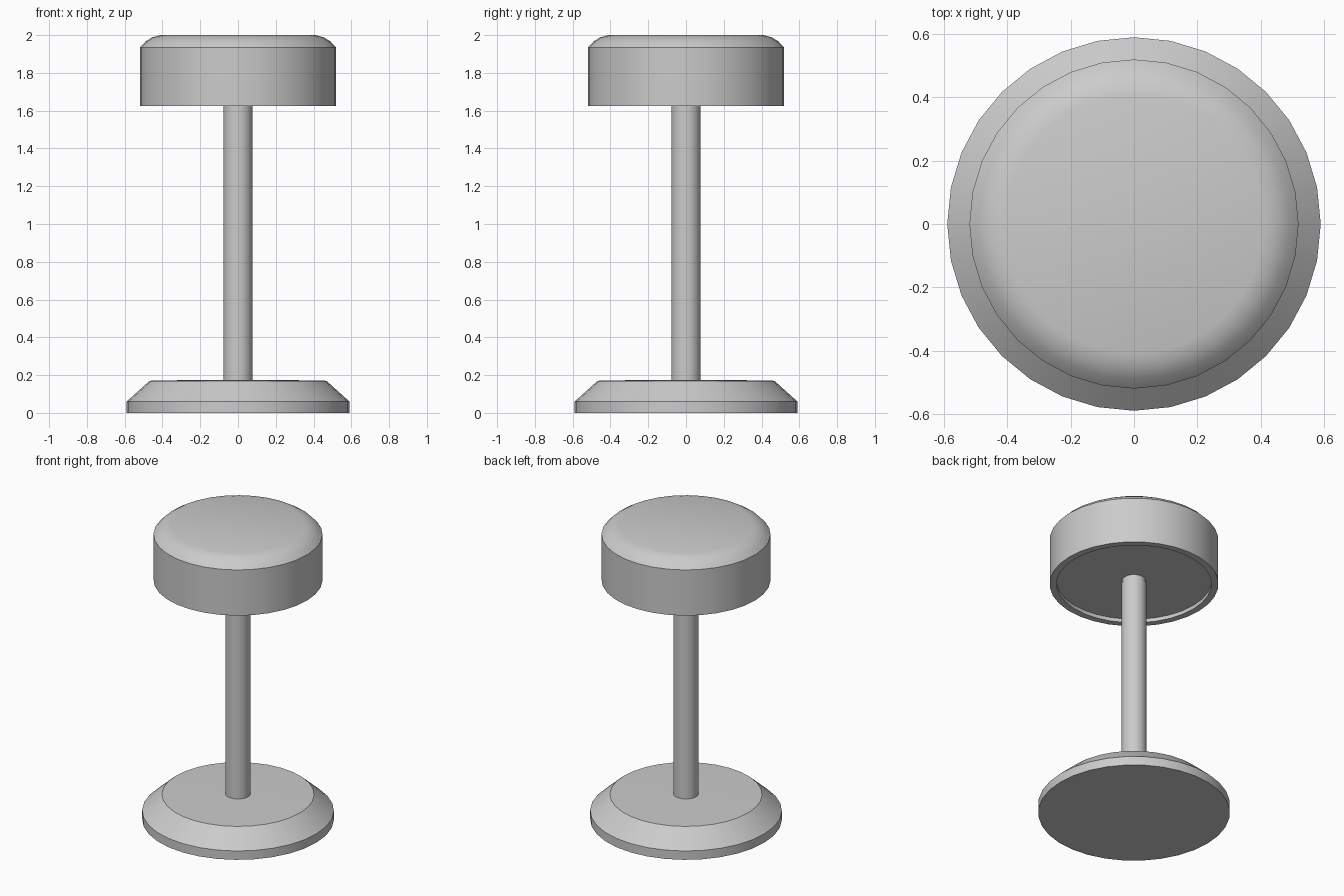
import bpy
import math
from mathutils import Vector

SIDES = 32

cube = bpy.data.objects.get("Cube")
if cube:
    bpy.data.objects.remove(cube, do_unlink=True)

# One plain grey for the whole model
GREY = (0.6, 0.6, 0.6, 1.0)
grey = bpy.data.materials.new("plain grey")
grey.use_nodes = True
grey.diffuse_color = GREY
grey.node_tree.nodes["Principled BSDF"].inputs["Base Color"].default_value = GREY


def lathe(name, profile):
    """Spin (radius, height) points, listed bottom to top, and cap both ends."""
    verts, faces = [], []
    for radius, z in profile:
        for i in range(SIDES):
            a = 2 * math.pi * i / SIDES
            verts.append(Vector((radius * math.cos(a), radius * math.sin(a), z)))
    for ring in range(len(profile) - 1):
        low, high = ring * SIDES, (ring + 1) * SIDES
        for i in range(SIDES):
            j = (i + 1) % SIDES
            faces.append((low + i, low + j, high + j, high + i))
    last = len(verts) - SIDES
    faces.append(tuple(reversed(range(SIDES))))
    faces.append(tuple(range(last, last + SIDES)))
    mesh = bpy.data.meshes.new(name)
    mesh.from_pydata(verts, [], faces)
    mesh.materials.append(grey)
    obj = bpy.data.objects.new(name, mesh)
    bpy.context.collection.objects.link(obj)
    bpy.ops.object.select_all(action='DESELECT')
    obj.select_set(True)
    bpy.context.view_layer.objects.active = obj
    bpy.ops.object.shade_smooth_by_angle(angle=math.radians(30))
    return obj


# Foot plate with a wide chamfer and a barely raised top
lathe("base", [(0.59, 0), (0.59, 0.06), (0.468, 0.17), (0.26, 0.174)])

# Round post, with a short socket pin reaching into the seat
lathe("post", [(0.077, 0.16), (0.077, 1.625)])
lathe("post_socket", [(0.073, 1.62), (0.073, 1.66)])

# Cushion with a shallow recess underneath and a softened top edge
lathe("seat", [(0.477, 1.65), (0.477, 1.625), (0.52, 1.625), (0.52, 1.935),
               (0.49, 1.966), (0.455, 1.988), (0.41, 2.0)])
